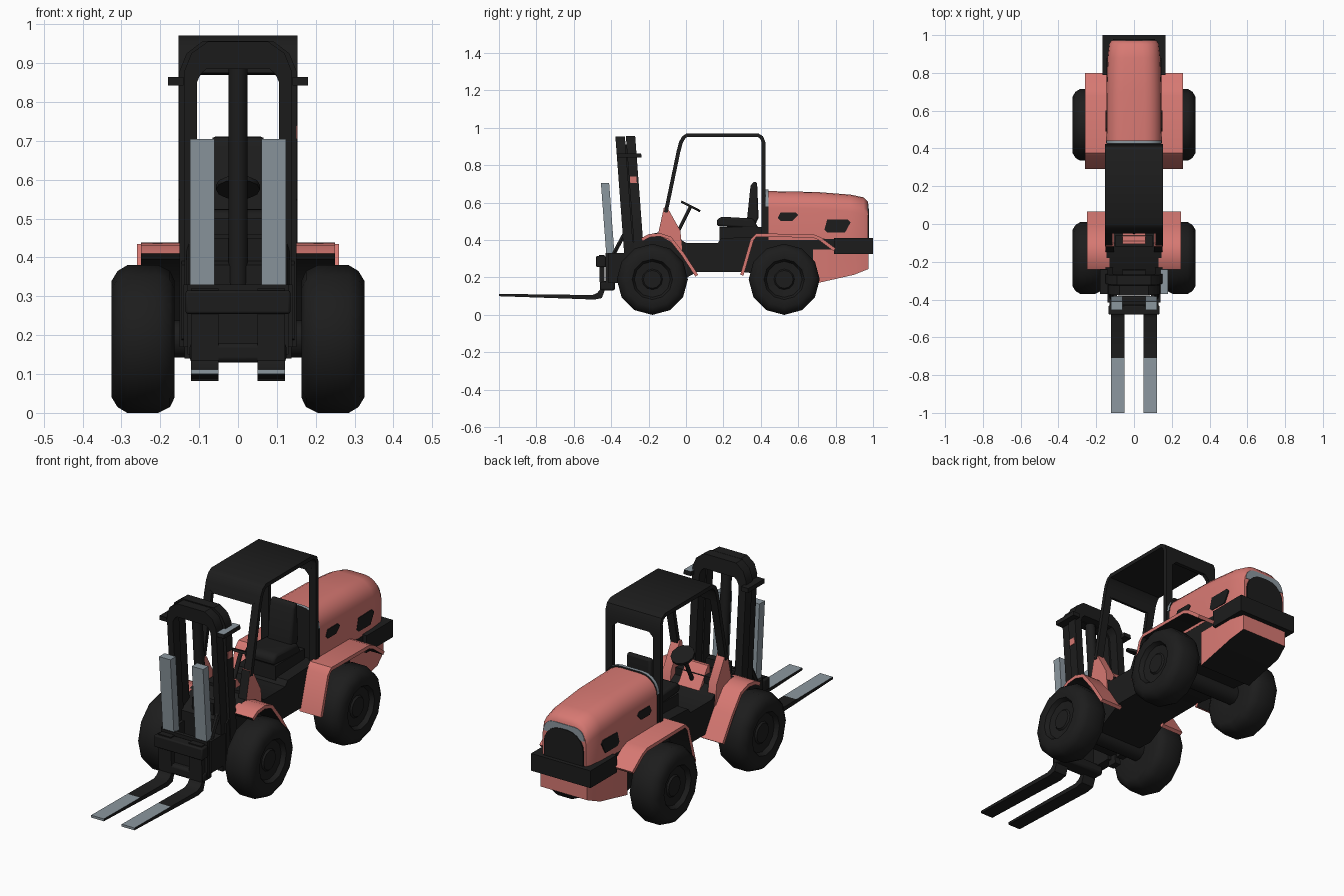
import bpy, bmesh, math
from mathutils import Vector

if "Cube" in bpy.data.objects:
    bpy.data.objects.remove(bpy.data.objects["Cube"])


def material(name, col):
    m = bpy.data.materials.new(name)
    m.diffuse_color = (*col, 1)
    m.use_nodes = True
    m.node_tree.nodes["Principled BSDF"].inputs["Base Color"].default_value = m.diffuse_color
    return m


RED = material("coral red", (0.68, 0.19, 0.17))
DARK = material("near black", (0.012, 0.012, 0.012))
GREY = material("steel grey", (0.26, 0.31, 0.345))


def build(name, bm, mat, bevel=0, smooth=35):
    bmesh.ops.recalc_face_normals(bm, faces=bm.faces[:])
    me = bpy.data.meshes.new(name)
    bm.to_mesh(me)
    bm.free()
    ob = bpy.data.objects.new(name, me)
    bpy.context.collection.objects.link(ob)
    me.materials.append(mat)
    if bevel:
        b = ob.modifiers.new("bevel", 'BEVEL')
        b.width, b.segments = bevel, 2
    bpy.ops.object.select_all(action='DESELECT')
    ob.select_set(True)
    bpy.context.view_layer.objects.active = ob
    bpy.ops.object.shade_smooth_by_angle(angle=math.radians(smooth))
    return ob


def loft(name, sections, mat, bevel=0, smooth=35):
    bm = bmesh.new()
    rings = [[bm.verts.new(p) for p in s] for s in sections]
    n = len(rings[0])
    for a, b in zip(rings, rings[1:]):
        for i in range(n):
            bm.faces.new((a[i], a[(i + 1) % n], b[(i + 1) % n], b[i]))
    bm.faces.new(rings[0])
    bm.faces.new(rings[-1])
    return build(name, bm, mat, bevel, smooth)


def prism(name, pts, axis, a, b, mat, bevel=0):
    put = {'x': lambda p, d: (d, p[0], p[1]),
           'y': lambda p, d: (p[0], d, p[1]),
           'z': lambda p, d: (p[0], p[1], d)}[axis]
    return loft(name, [[put(p, d) for p in pts] for d in (a, b)], mat, bevel)


def box(name, x0, x1, y0, y1, z0, z1, mat, bevel=0):
    return prism(name, [(x0, y0), (x1, y0), (x1, y1), (x0, y1)], 'z', z0, z1, mat, bevel)


def strip(path, t):
    # outline of a bent sheet of thickness t below/right of the path
    inner = []
    for i, p in enumerate(path):
        d = Vector(path[min(i + 1, len(path) - 1)]) - Vector(path[max(i - 1, 0)])
        d.normalize()
        inner.append((p[0] + d.y * t, p[1] - d.x * t))
    return path + inner[::-1]


def rod(name, p, q, r, mat, n=10):
    p, q = Vector(p), Vector(q)
    rot = (q - p).to_track_quat('Z', 'Y')
    ring = [rot @ Vector((r * math.cos(k * math.tau / n), r * math.sin(k * math.tau / n), 0)) for k in range(n)]
    return loft(name, [[c + v for v in ring] for c in (p, q)], mat, smooth=50)


def paint(ob, mat, rule):
    ob.data.materials.append(mat)
    for f in ob.data.polygons:
        if rule(f.center, f.normal):
            f.material_index = 1


def lean(ob):
    # forward lean shared by the lifting gear
    for v in ob.data.vertices:
        v.co.y -= 0.075 * (v.co.z - 0.4)


# wheels: tyre, recessed rim and hub in one lathe profile (radius, x)
TYRE = [(0.06, 0.175), (0.15, 0.163), (0.175, 0.175), (0.19, 0.205), (0.19, 0.285), (0.175, 0.31),
        (0.15, 0.325), (0.108, 0.321), (0.096, 0.3), (0.055, 0.296), (0.048, 0.304), (0.01, 0.304)]
for label, cy in (("front", -0.18), ("rear", 0.525)):
    for s in (-1, 1):
        loft(label + "_wheel", [[(s * x, cy + r * math.sin(k * math.tau / 12), 0.19 + r * math.cos(k * math.tau / 12))
                                 for k in range(12)] for r, x in TYRE], DARK, smooth=40)
    rod(label + "_axle", (-0.18, cy, 0.19), (0.18, cy, 0.19), 0.05, DARK)

# chassis tub
prism("chassis", [(-0.3, 0.19), (-0.3, 0.38), (-0.2, 0.43), (-0.1, 0.45), (0.0, 0.385), (0.17, 0.385), (0.19, 0.41),
                  (0.45, 0.42), (0.9, 0.4), (0.9, 0.25), (0.7, 0.18), (0.3, 0.23), (0.06, 0.23), (-0.05, 0.17)],
      'x', -0.145, 0.145, DARK)


# engine hood
def arch(y, w, h, base=0.4, r=0.09):
    half = [(w - r + r * math.cos(a), h - r + r * math.sin(a)) for a in [k * math.pi / 10 for k in range(6)]]
    half = [(w, base)] + half
    return [(x, y, z) for x, z in half] + [(-x, y, z) for x, z in reversed(half)]


loft("hood", [arch(0.44, 0.147, 0.662), arch(0.7, 0.146, 0.657), arch(0.88, 0.14, 0.643),
              arch(0.95, 0.132, 0.628), arch(0.972, 0.122, 0.605)], RED, smooth=45)
trim = loft("hood_front_trim", [arch(0.425, 0.149, 0.67), arch(0.442, 0.149, 0.67)], DARK)
paint(trim, GREY, lambda c, n: abs(n.y) < 0.5 and c.z > 0.56)
# rear grille with a grey upper edge
prism("grille_trim", [(x, z) for x, y, z in arch(0, 0.114, 0.594, 0.535, 0.055)], 'y', 0.962, 0.975, GREY)
loft("grille", [arch(0.965, 0.11, 0.57), arch(0.979, 0.11, 0.57)], DARK)
for s in (-1, 1):
    for y0, y1, z0, z1, x in ((0.49, 0.6, 0.503, 0.548, 0.147), (0.74, 0.88, 0.44, 0.51, 0.142)):
        c = 0.015
        prism("hood_vent", [(y0, z0 + c), (y0 + c, z0), (y1 - 2 * c, z0), (y1, z1 - c), (y1 - c, z1), (y0 + c, z1)],
              'x', s * (x - 0.004), s * (x + 0.004), DARK)

# counterweight with dark underside, and bumper
cw = loft("counterweight", [[(-w, y, z), (w, y, z), (w, y, 0.35), (-w, y, 0.35)] for y, w, z in
                            ((0.68, 0.15, 0.165), (0.9, 0.15, 0.215), (0.975, 0.13, 0.245))], RED)
paint(cw, DARK, lambda c, n: n.z < -0.7 or n.y < -0.7)
box("bumper", -0.166, 0.166, 0.79, 1.0, 0.325, 0.412, DARK)

# fenders (dark inside) and front cowls on both sides
for s in (-1, 1):
    rear = prism("rear_fender", strip([(0.29, 0.215), (0.345, 0.405), (0.375, 0.435), (0.68, 0.432), (0.72, 0.415),
                                       (0.8, 0.355)], 0.018), 'x', s * 0.14, s * 0.26, RED)
    front = prism("front_fender", strip([(-0.24, 0.41), (-0.2, 0.432), (-0.14, 0.438), (-0.08, 0.418), (-0.01, 0.33),
                                         (0.065, 0.215)], 0.018), 'x', s * 0.13, s * 0.25, RED)
    for ob, cy in ((rear, 0.525), (front, -0.18)):
        paint(ob, DARK, lambda c, n: n.y * (c.y - cy) + n.z * (c.z - 0.19) < -0.01)
    cowl = prism("front_cowl", [(-0.15, 0.43), (-0.118, 0.575), (-0.1, 0.575), (-0.03, 0.45), (-0.02, 0.34), (-0.08, 0.39)],
                 'x', s * 0.105, s * 0.15, RED)
    paint(cowl, DARK, lambda c, n: n.y < -0.7)

# overhead guard: bent roof sheet plus four posts and corner gussets
prism("roof_guard", strip([(-0.05, 0.875), (-0.037, 0.925), (-0.02, 0.955), (0.005, 0.971), (0.385, 0.971),
                           (0.412, 0.955), (0.424, 0.925), (0.424, 0.875)], 0.02), 'x', -0.153, 0.153, DARK)
for s in (-1, 1):
    prism("front_post", strip([(-0.118, 0.55), (-0.048, 0.885)], 0.02), 'x', s * 0.113, s * 0.153, DARK)
    box("rear_post", s * 0.113, s * 0.153, 0.404, 0.424, 0.42, 0.89, DARK)
    prism("rear_gusset", [(s * 0.115, 0.88), (s * 0.085, 0.88), (s * 0.115, 0.85)], 'y', 0.404, 0.424, DARK)

# seat
box("seat_base", -0.085, 0.085, 0.18, 0.41, 0.38, 0.47, DARK)
prism("seat_cushion", [(0.165, 0.475), (0.165, 0.51), (0.19, 0.525), (0.36, 0.515), (0.39, 0.46)],
      'x', -0.085, 0.085, DARK, 0.012)
prism("seat_back", [(0.325, 0.5), (0.345, 0.69), (0.36, 0.712), (0.38, 0.71), (0.388, 0.52), (0.37, 0.48)],
      'x', -0.068, 0.068, DARK, 0.015)

# steering: column, solid wheel and dashboard with a red panel facing the seat
top = Vector((0, 0.025, 0.58))
axis = Vector((0, 0.45, 0.89))
rod("steering_column", (0, -0.05, 0.43), top, 0.01, DARK)
rod("steering_wheel", top - axis * 0.006, top + axis * 0.006, 0.057, DARK, 12)
box("dashboard", -0.1, 0.1, -0.12, -0.06, 0.4, 0.46, DARK)
panel = prism("dashboard_panel", [(-0.105, 0.4), (-0.105, 0.5), (-0.09, 0.5), (-0.015, 0.39)], 'x', -0.06, 0.06, RED)
paint(panel, DARK, lambda c, n: n.y < -0.7)

# mast: two nested arches in front of each other
for label, w, t, h, y0, y1, z0 in (("outer_mast", 0.15, 0.04, 0.957, -0.28, -0.23, 0.17),
                                   ("inner_mast", 0.138, 0.032, 0.955, -0.336, -0.285, 0.14)):
    o = [(w, z0), (w, 0.88), (w - 0.018, 0.925), (w - 0.06, h)]
    i = [(w - t, z0), (w - t, 0.85), (w - t - 0.01, 0.872), (w - t - 0.025, 0.885)]
    pts = o + [(-x, z) for x, z in reversed(o)] + [(-x, z) for x, z in i] + i[::-1]
    lean(prism(label, pts, 'y', y0, y1, DARK))
lean(rod("lift_cylinder", (0, -0.29, 0.2), (0, -0.29, 0.91), 0.025, DARK))
lean(box("mast_lower_brace", -0.13, 0.13, -0.3, -0.25, 0.2, 0.36, DARK))
lean(box("mast_middle_brace", -0.06, 0.06, -0.28, -0.24, 0.36, 0.45, DARK))
lean(box("mast_marker", 0.146, 0.153, -0.275, -0.24, 0.705, 0.74, RED))
for s in (-1, 1):
    bracket = box("mast_side_bracket", s * 0.14, s * 0.18, -0.335, -0.205, 0.842, 0.864, DARK)
    paint(bracket, GREY, lambda c, n: n.z > 0.7 and c.x > 0)
    lean(bracket)
    lean(box("load_backrest", s * 0.06, s * 0.123, -0.432, -0.388, 0.325, 0.705, GREY))
    rod("hydraulic_hose", (s * 0.12, -0.39, 0.32), (s * 0.12, -0.32, 0.45), 0.012, DARK, 6)

# fork carriage
box("carriage_upper_bar", -0.135, 0.135, -0.48, -0.43, 0.255, 0.315, DARK, 0.006)
box("carriage_lower_bar", -0.125, 0.125, -0.46, -0.38, 0.13, 0.18, DARK, 0.012)
box("carriage_plate", -0.13, 0.13, -0.43, -0.41, 0.15, 0.33, DARK)
for s in (-1, 1):
    box("carriage_side", s * 0.09, s * 0.14, -0.415, -0.3, 0.17, 0.33, DARK)

    # forks: dark steel with bright worn tops at the tips
    fork = loft("fork", [[(s * x, y, z) for x, y, z in ((0.05, y0, z0), (0.121, y0, z0), (0.121, y1, z1), (0.05, y1, z1))]
                         for y0, z0, y1, z1 in ((-1, 0.1, -1, 0.112), (-0.71, 0.09, -0.71, 0.109), (-0.49, 0.082, -0.5, 0.106),
                                                (-0.45, 0.09, -0.475, 0.117), (-0.435, 0.13, -0.46, 0.135),
                                                (-0.435, 0.32, -0.465, 0.32))], DARK)
    paint(fork, GREY, lambda c, n: c.y < -0.71 and (n.z > 0.7 or n.y < -0.7))
